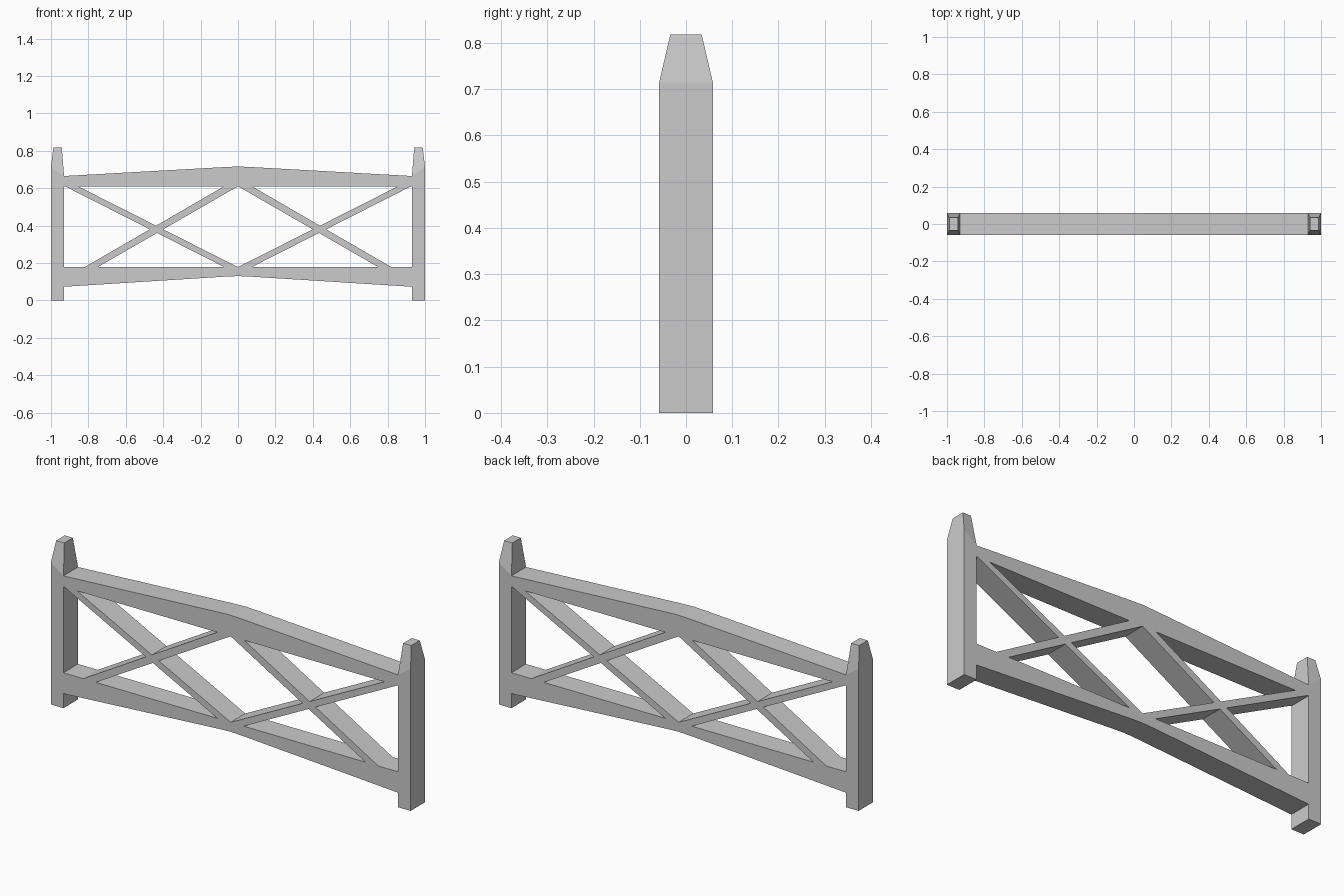
import bpy
from mathutils import Vector
from mathutils.geometry import intersect_line_line_2d, normal

if "Cube" in bpy.data.objects:
    bpy.data.objects.remove(bpy.data.objects["Cube"])

D = 0.058                      # half depth
LOW, HIGH = 0.178, 0.61        # opening between the rails


def make(name, verts, faces):
    mesh = bpy.data.meshes.new(name)
    mesh.from_pydata(verts, [], faces)
    mesh.update()
    obj = bpy.data.objects.new(name, mesh)
    bpy.context.collection.objects.link(obj)
    return obj


def slab(name, pts):
    """Extrude an x-z outline through the full depth."""
    pts = [tuple(p) for p in pts]
    n = len(pts)
    area = sum(pts[i - 1][0] * pts[i][1] - pts[i][0] * pts[i - 1][1] for i in range(n))
    if area < 0:
        pts.reverse()
    verts = [(x, -D, z) for x, z in pts] + [(x, D, z) for x, z in pts]
    faces = [tuple(range(n)), tuple(range(2 * n - 1, n - 1, -1))]
    faces += [(i, i + n, (i + 1) % n + n, (i + 1) % n) for i in range(n)]
    return make(name, verts, faces)


def cross(a, b):
    """Crossing point of two infinite x-z lines."""
    (p, q), (r, s) = a, b
    p, q, r, s = map(Vector, (p, q, r, s))
    u, v, w = q - p, s - r, r - p
    return p + u * (w.cross(v) / u.cross(v))


# Rails, bowed up at the middle
slab("top_rail", [(-0.93, HIGH), (0.93, HIGH), (0.93, 0.665), (0.07, 0.713),
                  (0, 0.716), (-0.07, 0.713), (-0.93, 0.665)])
slab("bottom_rail", [(-0.93, 0.073), (-0.07, 0.127), (0, 0.13), (0.07, 0.127),
                     (0.93, 0.073), (0.93, LOW), (-0.93, LOW)])

for side, s in (("left", -1), ("right", 1)):
    # Post with tapered tip; the taper starts lower on the inner side
    rings = [(0.93, 1.0, D, 0, 0), (0.93, 1.0, D, 0.665, 0.715),
             (0.942, 0.987, 0.034, 0.818, 0.818)]
    verts = []
    for xi, xo, d, zi, zo in rings:
        verts += [(s * xi, -d, zi), (s * xo, -d, zo), (s * xo, d, zo), (s * xi, d, zi)]
    faces = [(3, 2, 1, 0), (8, 9, 10, 11)]
    for r in (0, 4):
        faces += [(r + i, r + (i + 1) % 4, r + 4 + (i + 1) % 4, r + 4 + i) for i in range(4)]
    if s < 0:
        faces = [f[::-1] for f in faces]
    make(side + "_post", verts, faces)

    # Through brace, running down from the outer top corner to the middle
    a_out = ((s * 0.925, HIGH), (s * 0.073, LOW))
    a_in = ((s * 0.855, HIGH), (s * 0.0, LOW))
    slab(side + "_falling_brace", [*a_out, a_in[1], a_in[0]])

    # Crossing brace in two pieces, butted against the through brace
    b_up = ((s * 0.075, HIGH), (s * 0.82, LOW))
    b_dn = ((s * 0.0, HIGH), (s * 0.75, LOW))
    slab(side + "_rising_brace_upper",
         [b_dn[0], b_up[0], cross(b_up, a_in), cross(b_dn, a_in)])
    slab(side + "_rising_brace_lower",
         [b_dn[1], b_up[1], cross(b_up, a_out), cross(b_dn, a_out)])
